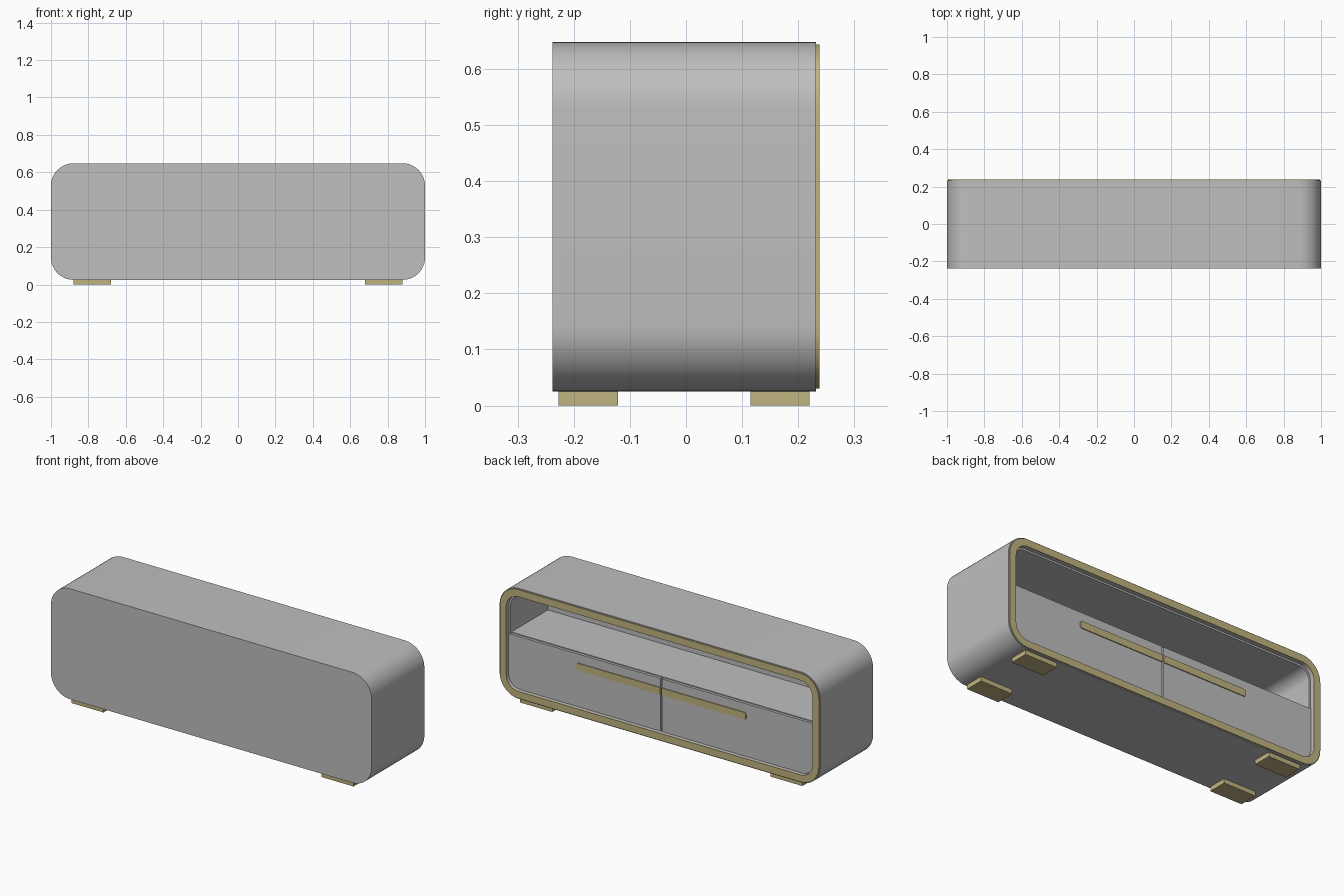
import bpy, bmesh, math

if "Cube" in bpy.data.objects:
    bpy.data.objects.remove(bpy.data.objects["Cube"])


def material(name, rgb):
    m = bpy.data.materials.new(name)
    m.diffuse_color = (*rgb, 1)
    m.use_nodes = True
    m.node_tree.nodes["Principled BSDF"].inputs["Base Color"].default_value = m.diffuse_color
    return m


GREY = material("light grey", (0.52, 0.52, 0.52))
GOLD = material("muted gold", (0.53, 0.455, 0.215))

X, Z0, Z1, R = 1.0, 0.025, 0.648, 0.12   # outer rounded rectangle
N = 12                                   # segments per corner


def arc(cx, cz, r, a0, n=N):
    return [(cx + r * math.cos(math.radians(a0 + 90 * i / n)),
             cz + r * math.sin(math.radians(a0 + 90 * i / n))) for i in range(n + 1)]


def outline(d):
    """Body outline moved inwards by d."""
    r, x, a, b = max(R - d, 0.03), X - d, Z0 + d, Z1 - d
    return (arc(x - r, b - r, r, 0) + arc(-x + r, b - r, r, 90)
            + arc(-x + r, a + r, r, 180) + arc(x - r, a + r, r, 270))


def finish(name, bm, mat):
    bmesh.ops.recalc_face_normals(bm, faces=bm.faces)
    me = bpy.data.meshes.new(name)
    bm.to_mesh(me)
    bm.free()
    me.materials.append(mat)
    ob = bpy.data.objects.new(name, me)
    bpy.context.collection.objects.link(ob)
    bpy.ops.object.select_all(action='DESELECT')
    ob.select_set(True)
    bpy.context.view_layer.objects.active = ob
    bpy.ops.object.shade_smooth_by_angle(angle=math.radians(30))
    return ob


def prism(name, pts, y0, y1, mat):
    bm = bmesh.new()
    a = [bm.verts.new((x, y0, z)) for x, z in pts]
    b = [bm.verts.new((x, y1, z)) for x, z in pts]
    bm.faces.new(a)
    bm.faces.new(b)
    for i in range(len(pts)):
        j = (i + 1) % len(pts)
        bm.faces.new((a[i], a[j], b[j], b[i]))
    return finish(name, bm, mat)


def ring(name, d_out, d_in, y0, y1, mat):
    bm = bmesh.new()
    loops = [[bm.verts.new((x, y, z)) for x, z in outline(d)]
             for d, y in ((d_out, y0), (d_out, y1), (d_in, y1), (d_in, y0))]
    for k in range(4):
        a, b = loops[k], loops[(k + 1) % 4]
        for i in range(len(a)):
            j = (i + 1) % len(a)
            bm.faces.new((a[i], a[j], b[j], b[i]))
    return finish(name, bm, mat)


def box(name, x0, x1, y0, y1, z0, z1, mat):
    return prism(name, [(x0, z0), (x1, z0), (x1, z1), (x0, z1)], y0, y1, mat)


# Cabinet shell, closed front, inner lining and niche wall
ring("cabinet_shell", 0, 0.045, -0.225, 0.232, GREY)
prism("closed_front_panel", outline(0), -0.238, -0.225, GREY)
ring("inner_lining", 0.044, 0.055, -0.12, 0.212, GREY)
prism("niche_wall", outline(0.044), -0.13, -0.12, GREY)

# Gold trim around the opening
ring("opening_trim", 0.005, 0.045, 0.232, 0.238, GOLD)

# Shelf above the drawers
box("shelf", -0.946, 0.946, -0.12, 0.205, 0.355, 0.375, GREY)

TOP, GAP, IN = 0.37, 0.004, 0.048
r = R - IN
for s, side in ((1, "left"), (-1, "right")):
    # Drawer front with a rounded lower outer corner
    pts = [(GAP, TOP), (GAP, Z0 + IN)] + arc(X - IN - r, Z0 + IN + r, r, 270) + [(X - IN, TOP)]
    prism(f"drawer_front_{side}", [(s * x, z) for x, z in pts], 0.2, 0.22, GREY)
    # Gold handle strip with a rounded outer end
    h, c, e = 0.02, 0.30, 0.012
    pts = ([(GAP, c + h), (GAP, c - h)] + arc(0.53 - e, c - h + e, e, 270, 5)
           + arc(0.53 - e, c + h - e, e, 0, 5))
    prism(f"handle_strip_{side}", [(s * x, z) for x, z in pts], 0.219, 0.225, GOLD)
    # Feet
    for y0, y1, place in ((-0.227, -0.121, "front"), (0.115, 0.22, "back")):
        box(f"foot_{place}_{side}", s * 0.68, s * 0.88, y0, y1, 0, 0.027, GOLD)
